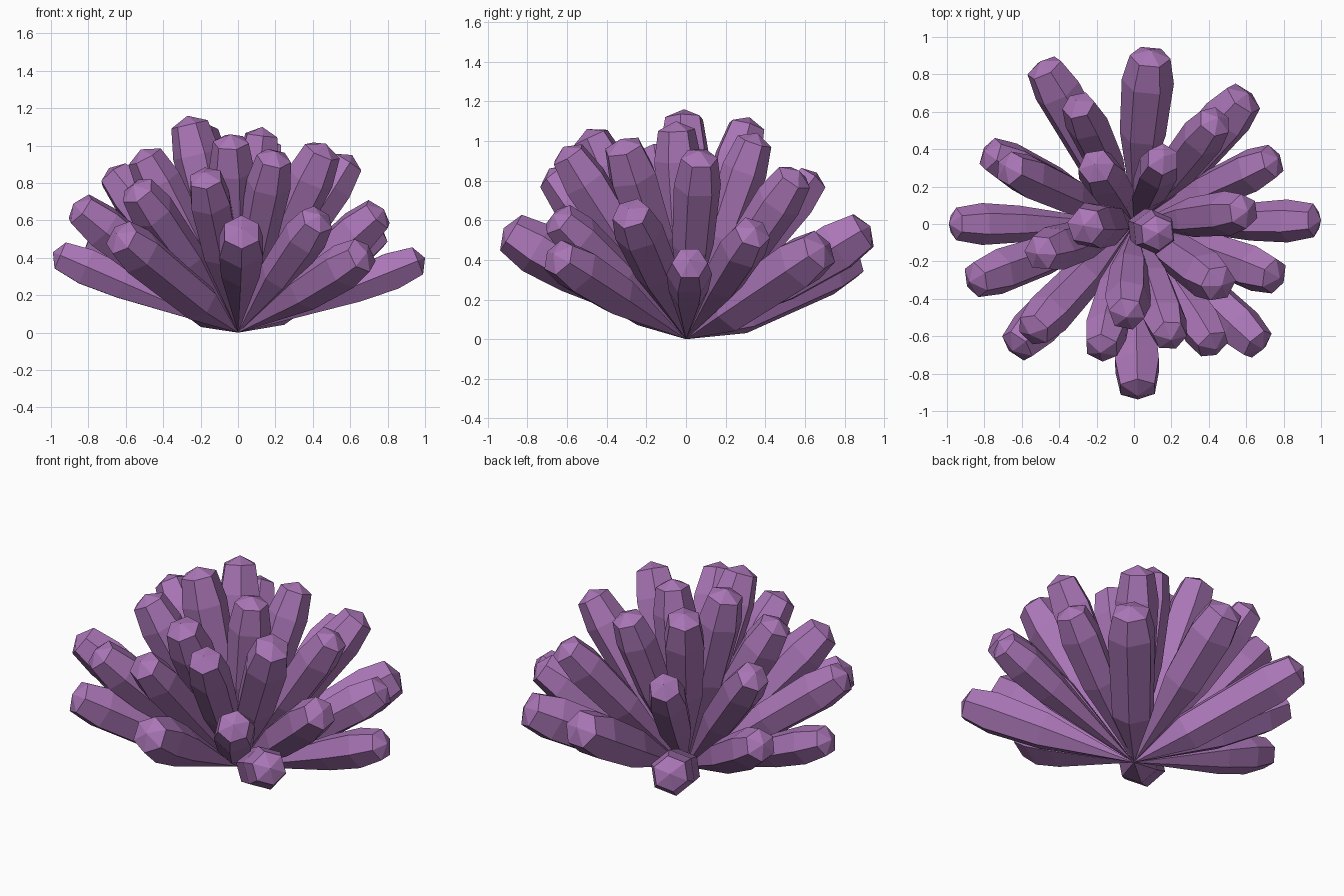
import bpy, math
from mathutils import Vector

if "Cube" in bpy.data.objects:
    bpy.data.objects.remove(bpy.data.objects["Cube"])

purple = bpy.data.materials.new("amethyst purple")
purple.diffuse_color = (0.40, 0.18, 0.47, 1)
purple.use_nodes = True
purple.node_tree.nodes["Principled BSDF"].inputs["Base Color"].default_value = purple.diffuse_color

SIDES = 6


def crystal(name, tip, radius, kink, spin):
    """Six-sided crystal growing from a point at the origin to a blunt faceted tip."""
    tip = Vector(tip)
    length = tip.length
    rot = tip.to_track_quat('Z', 'Y')
    # fraction along the axis, fraction of the radius
    rings = [(kink, 0.88), (0.82, 1.0), (0.96, 0.78)]
    verts = [Vector((0, 0, 0))]
    for t, f in rings:
        for i in range(SIDES):
            a = spin + math.tau * i / SIDES
            verts.append(rot @ Vector((radius * f * math.cos(a),
                                       radius * f * math.sin(a), t * length)))
    verts.append(tip)
    last = len(verts) - 1
    faces = []
    for i in range(SIDES):
        j = (i + 1) % SIDES
        faces.append((0, 1 + j, 1 + i))
        for k in range(len(rings) - 1):
            b = 1 + k * SIDES
            faces.append((b + i, b + j, b + SIDES + j, b + SIDES + i))
        b = 1 + (len(rings) - 1) * SIDES
        faces.append((b + i, b + j, last))
    mesh = bpy.data.meshes.new(name)
    mesh.from_pydata(verts, [], faces)
    mesh.materials.append(purple)
    obj = bpy.data.objects.new(name, mesh)
    bpy.context.collection.objects.link(obj)


# tip x, y, z and radius
low = [
    (1.00, 0.02, 0.40, .115), (0.77, 0.35, 0.56, .12), (0.61, 0.70, 0.47, .14),
    (0.09, 0.93, 0.57, .14), (-0.50, 0.87, 0.42, .13), (-0.80, 0.39, 0.50, .12),
    (-0.99, 0.00, 0.43, .112), (-0.88, -0.31, 0.69, .125), (-0.65, -0.68, 0.53, .13),
    (0.02, -0.92, 0.56, .135), (0.69, -0.67, 0.43, .125), (0.78, -0.29, 0.66, .125),
]
high = [
    (0.45, 0.57, 0.85, .12), (0.16, 0.36, 1.04, .115), (-0.31, 0.66, 0.84, .115),
    (-0.21, 0.32, 1.12, .125), (-0.69, 0.31, 0.88, .12), (-0.27, -0.01, 1.16, .13),
    (-0.52, -0.16, 0.98, .125), (-0.56, -0.59, 0.79, .125), (-0.04, -0.50, 1.06, .125),
    (-0.18, -0.69, 0.86, .12), (0.20, -0.62, 0.97, .12), (0.13, -0.05, 1.10, .12),
    (0.44, -0.67, 0.63, .12), (0.47, -0.33, 1.01, .13), (0.61, 0.07, 0.95, .12),
]
# a few of the low crystals swell close to the root
early = {2, 4, 8}
for n, (x, y, z, r) in enumerate(low):
    spin = math.pi / 6 if n == 9 else n * 0.7
    kink = 0.32 if n in early else 0.62 if n in (0, 6, 9) else 0.52
    crystal(f"outer_crystal_{n + 1}", (x, y, z), r, kink, spin)
for n, (x, y, z, r) in enumerate(high):
    crystal(f"inner_crystal_{n + 1}", (x, y, z), r, 0.5, n * 0.9)
